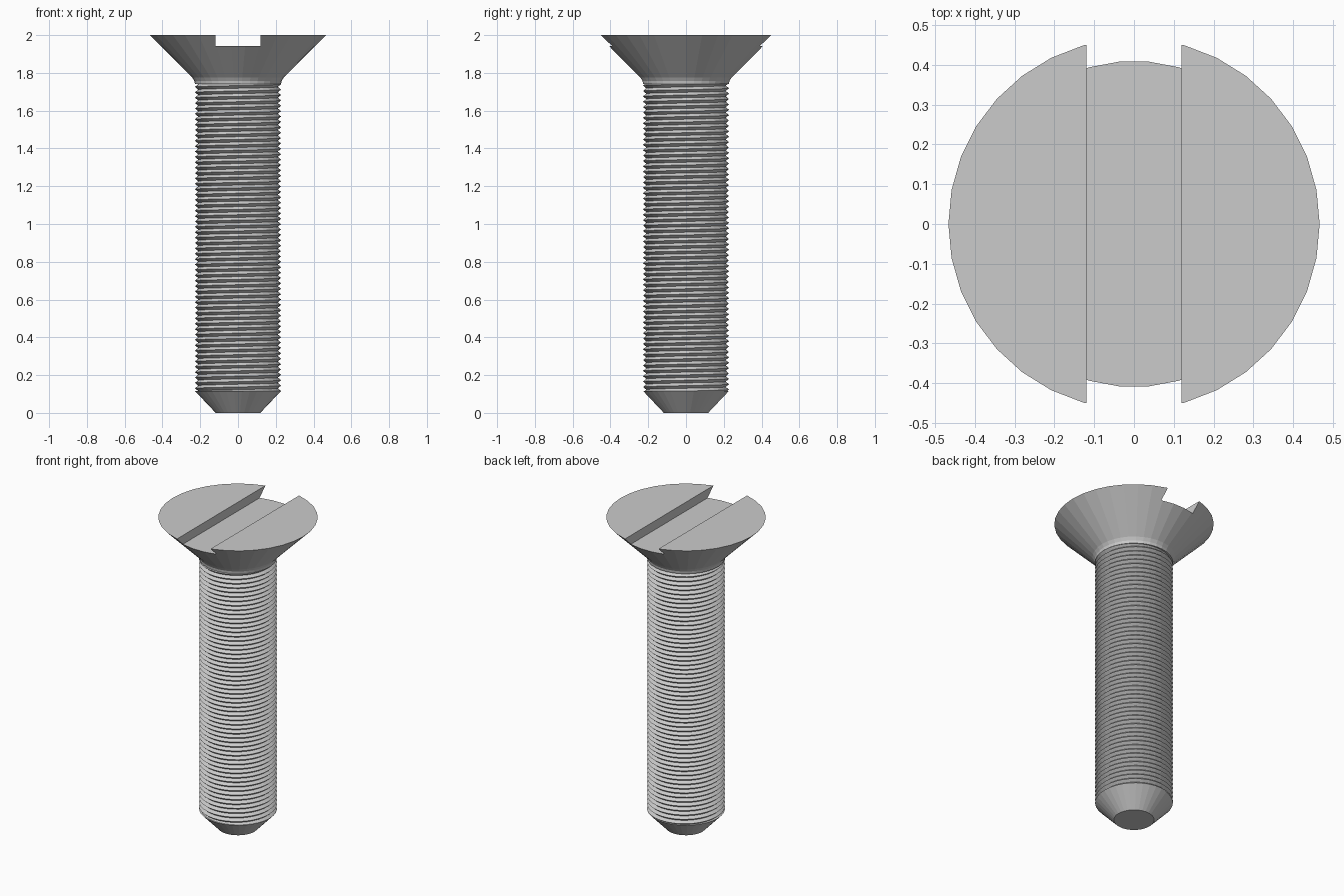
import bpy, bmesh
from math import cos, sin, pi, floor

cube = bpy.data.objects.get("Cube")
if cube:
    bpy.data.objects.remove(cube, do_unlink=True)

SIDES = 34
CREST, ROOT = 0.228, 0.211
Z_LOW, Z_HIGH, TURNS = 0.116, 1.74, 57
PITCH = (Z_HIGH - Z_LOW) / TURNS

steel = bpy.data.materials.new("light grey steel")
steel.use_nodes = True
grey = (0.6, 0.6, 0.6, 1)
steel.diffuse_color = grey
steel.node_tree.nodes["Principled BSDF"].inputs["Base Color"].default_value = grey


def finish(bm, name):
    """Clean up the mesh and place it in the scene."""
    bmesh.ops.remove_doubles(bm, verts=bm.verts, dist=1e-5)
    bmesh.ops.dissolve_degenerate(bm, edges=bm.edges, dist=1e-5)
    bmesh.ops.recalc_face_normals(bm, faces=bm.faces)
    mesh = bpy.data.meshes.new(name)
    bm.to_mesh(mesh)
    bm.free()
    mesh.materials.append(steel)
    obj = bpy.data.objects.new(name, mesh)
    bpy.context.collection.objects.link(obj)
    return obj


def ring(bm, r, z):
    return [bm.verts.new((r * cos(2 * pi * i / SIDES), r * sin(2 * pi * i / SIDES), z))
            for i in range(SIDES)]


def bridge(bm, low, high):
    for i in range(SIDES):
        j = (i + 1) % SIDES
        bm.faces.new((low[i], low[j], high[j], high[i]))


def lathe(bm, profile):
    """Stack rings along a radius/height profile; return them."""
    rings = [ring(bm, r, z) for r, z in profile]
    for low, high in zip(rings, rings[1:]):
        bridge(bm, low, high)
    return rings


# Chamfered tip
bm = bmesh.new()
rings = lathe(bm, [(0.118, 0), (CREST, Z_LOW)])
bm.faces.new(rings[0][::-1])
finish(bm, "tip")

# Helical thread: each column climbs one pitch per revolution
bm = bmesh.new()
columns = []
rows = 2 * TURNS + 4
for i in range(SIDES):
    turn = i / SIDES
    column = []
    for k in range(rows):
        z = Z_LOW + PITCH * (k / 2 - 1 + turn)
        z = min(max(z, Z_LOW), Z_HIGH)
        phase = (z - Z_LOW) / PITCH - turn
        wave = abs(2 * (phase - floor(phase)) - 1)
        r = ROOT + (CREST - ROOT) * wave
        column.append(bm.verts.new((r * cos(2 * pi * turn), r * sin(2 * pi * turn), z)))
    columns.append(column)
for i in range(SIDES):
    a = columns[i]
    b = columns[(i + 1) % SIDES]
    shift = 2 if i == SIDES - 1 else 0
    for k in range(rows - 1 - shift):
        bm.faces.new((a[k], b[k + shift], b[k + 1 + shift], a[k + 1]))
# Flat shoulders closing both ends of the thread
bridge(bm, ring(bm, CREST, Z_LOW), [c[0] for c in columns])
bridge(bm, [c[-1] for c in columns], ring(bm, CREST, Z_HIGH))
finish(bm, "threaded_shank")

# Countersunk head with a small collar beneath
bm = bmesh.new()
rings = lathe(bm, [(CREST, Z_HIGH), (0.231, 1.757), (0.243, 1.776), (0.467, 2)])
bm.faces.new(rings[0][::-1])
bm.faces.new(rings[-1])
head = finish(bm, "countersunk_head")

# Screwdriver slot running front to back
bm = bmesh.new()
bmesh.ops.create_cube(bm, size=1)
for v in bm.verts:
    v.co.x *= 0.24
    v.co.y *= 1.2
    v.co.z = 1.943 if v.co.z < 0 else 2.1
cutter = finish(bm, "slot_cutter")
cutter.hide_render = True

cut = head.modifiers.new("slot", 'BOOLEAN')
cut.operation = 'DIFFERENCE'
cut.solver = 'EXACT'
cut.object = cutter
bpy.context.view_layer.objects.active = head
bpy.ops.object.modifier_apply(modifier=cut.name)
bpy.data.objects.remove(cutter, do_unlink=True)
